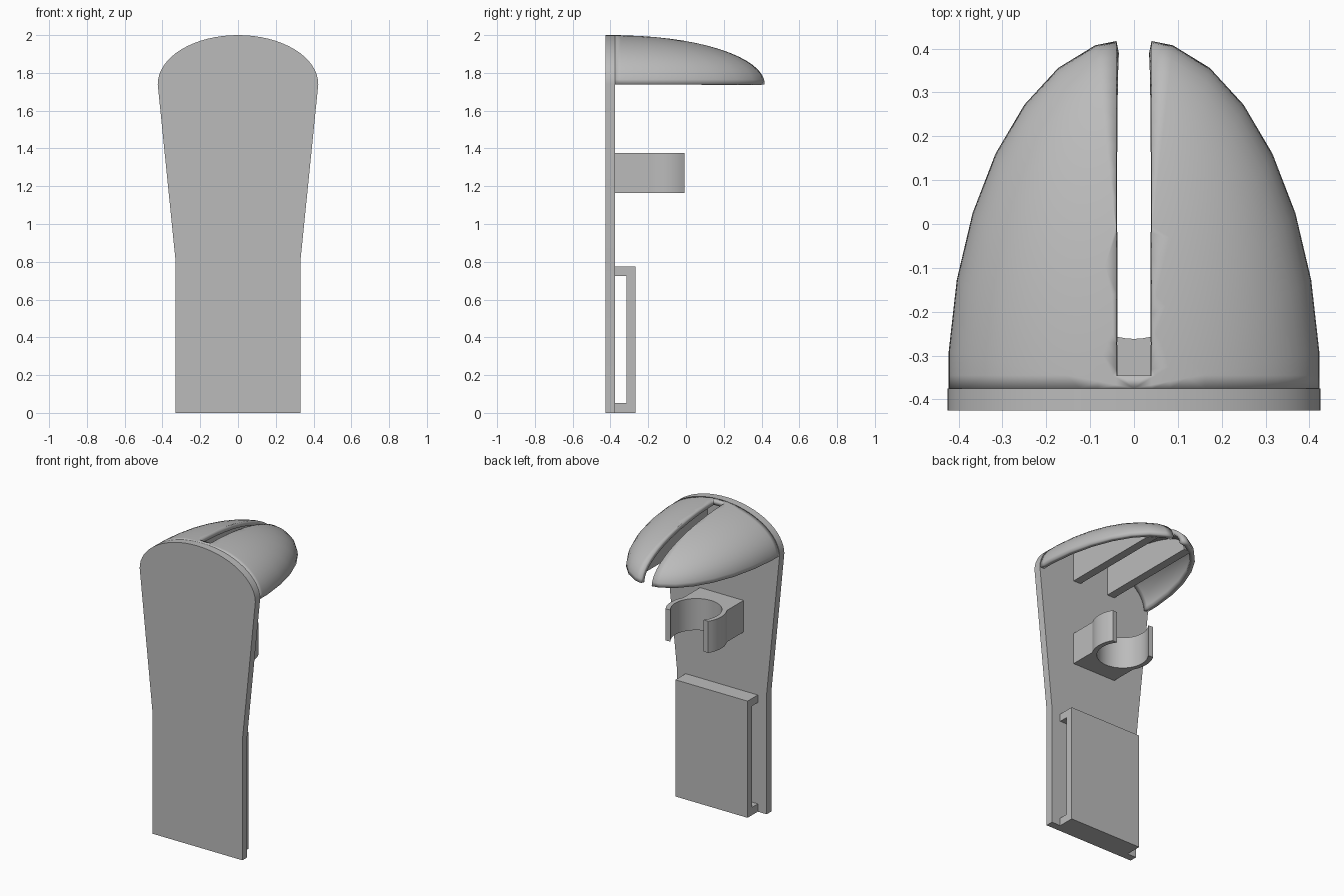
import bpy, bmesh
from math import sin, cos, pi, radians, sqrt
from mathutils import Vector

if "Cube" in bpy.data.objects:
    bpy.data.objects.remove(bpy.data.objects["Cube"], do_unlink=True)

grey = bpy.data.materials.new("plain_grey")
grey.use_nodes = True
GREY = (0.5, 0.5, 0.5, 1)
grey.diffuse_color = GREY
grey.node_tree.nodes["Principled BSDF"].inputs["Base Color"].default_value = GREY

BACK = -0.375                     # rear face of the panel
FRONT = -0.425
HOOD = Vector((0.425, 0.8, 0.26))  # hood radii
RIM = 1.74                        # height of the hood rim


def finish(name, bm, smooth=True):
    mesh = bpy.data.meshes.new(name)
    bm.to_mesh(mesh)
    bm.free()
    obj = bpy.data.objects.new(name, mesh)
    bpy.context.collection.objects.link(obj)
    mesh.materials.append(grey)
    if smooth:
        bpy.ops.object.select_all(action='DESELECT')
        obj.select_set(True)
        bpy.context.view_layer.objects.active = obj
        bpy.ops.object.shade_smooth_by_angle(angle=radians(30))
    return obj


def prism(name, outline, axis, lo, hi, smooth=True):
    """Extrude a 2D outline along an axis (0=x, 1=y, 2=z) from lo to hi."""
    bm = bmesh.new()
    verts = []
    for p in outline:
        co = list(p)
        co.insert(axis, lo)
        verts.append(bm.verts.new(co))
    face = bm.faces.new(verts)
    shift = Vector((0, 0, 0))
    shift[axis] = hi - lo
    new = bmesh.ops.extrude_face_region(bm, geom=[face])["geom"]
    moved = [v for v in new if isinstance(v, bmesh.types.BMVert)]
    bmesh.ops.translate(bm, verts=moved, vec=shift)
    if face.is_valid and not any(len(e.link_faces) == 1 for e in bm.edges):
        pass
    elif not face.is_valid:
        bm.faces.new(verts)
    bmesh.ops.recalc_face_normals(bm, faces=bm.faces)
    return finish(name, bm, smooth)


def arc(cx, cy, rx, ry, start, end, steps):
    angles = [radians(start + (end - start) * i / steps) for i in range(steps + 1)]
    return [(cx + rx * cos(a), cy + ry * sin(a)) for a in angles]


# Tall panel: straight base, flared sides, arched top
outline = [(-0.33, 0.8), (-0.33, 0), (0.33, 0), (0.33, 0.8)]
outline += arc(0, RIM, HOOD.x, HOOD.z, 0, 180, 32)
prism("panel", outline, 1, FRONT, BACK)

# Hood: quarter of an ellipsoid shell with a slot along the middle
bm = bmesh.new()
bmesh.ops.create_uvsphere(bm, u_segments=30, v_segments=32, radius=1)
bmesh.ops.scale(bm, vec=HOOD, verts=bm.verts)
bmesh.ops.translate(bm, vec=(0, BACK, RIM), verts=bm.verts)


def cut(co, normal, clear=False):
    geom = bm.verts[:] + bm.edges[:] + bm.faces[:]
    bmesh.ops.bisect_plane(bm, geom=geom, dist=1e-5, plane_co=co,
                           plane_no=normal, clear_inner=clear)


SLOT = 0.04
SLOT_END = -0.345
cut((0, 0, RIM), (0, 0, 1), True)
cut((0, BACK, 0), (0, 1, 0), True)
cut((0, SLOT_END, 0), (0, 1, 0))
for side in (-1, 1):
    cut((side * SLOT, 0, 0), (1, 0, 0))
slot_faces = []
for f in bm.faces:
    c = f.calc_center_median()
    if abs(c.x) < SLOT and c.y > SLOT_END:
        slot_faces.append(f)
bmesh.ops.delete(bm, geom=slot_faces, context='FACES')
hood = finish("hood", bm)
shell = hood.modifiers.new("shell", 'SOLIDIFY')
shell.thickness = 0.03
shell.offset = -1

# Two ribs under the hood, either side of the slot
RIB_IN, RIB_OUT = 0.105, 0.16
f = 0.97 * sqrt(1 - (RIB_OUT / HOOD.x) ** 2)
rib = [(BACK, RIM)] + arc(BACK, RIM, HOOD.y * f, HOOD.z * f, 0, 90, 20)
prism("left_rib", rib, 0, RIB_IN, RIB_OUT)
prism("right_rib", rib, 0, -RIB_OUT, -RIB_IN)

# Open spring clip and its mounting block
CLIP_Y, R_OUT, R_IN = -0.107, 0.185, 0.155
Z_LO, Z_HI = 1.165, 1.375
ring = arc(0, CLIP_Y, R_OUT, R_OUT, -212, 32, 36)
ring += arc(0, CLIP_Y, R_IN, R_IN, 38, -218, 36)
prism("clip_ring", ring, 2, Z_LO, Z_HI)
block = [(-0.16, -0.19), (-0.16, BACK), (0.16, BACK), (0.16, -0.19)]
block += arc(0, CLIP_Y, 0.17, 0.17, -30, -150, 18)
prism("clip_block", block, 2, Z_LO, Z_HI)

# Holder: C-shaped channel on the back of the base
channel = [(BACK, 0), (-0.268, 0), (-0.268, 0.775), (BACK, 0.775),
           (BACK, 0.725), (-0.315, 0.725), (-0.315, 0.052), (BACK, 0.052)]
prism("rear_holder", channel, 0, -0.265, 0.265, False)
